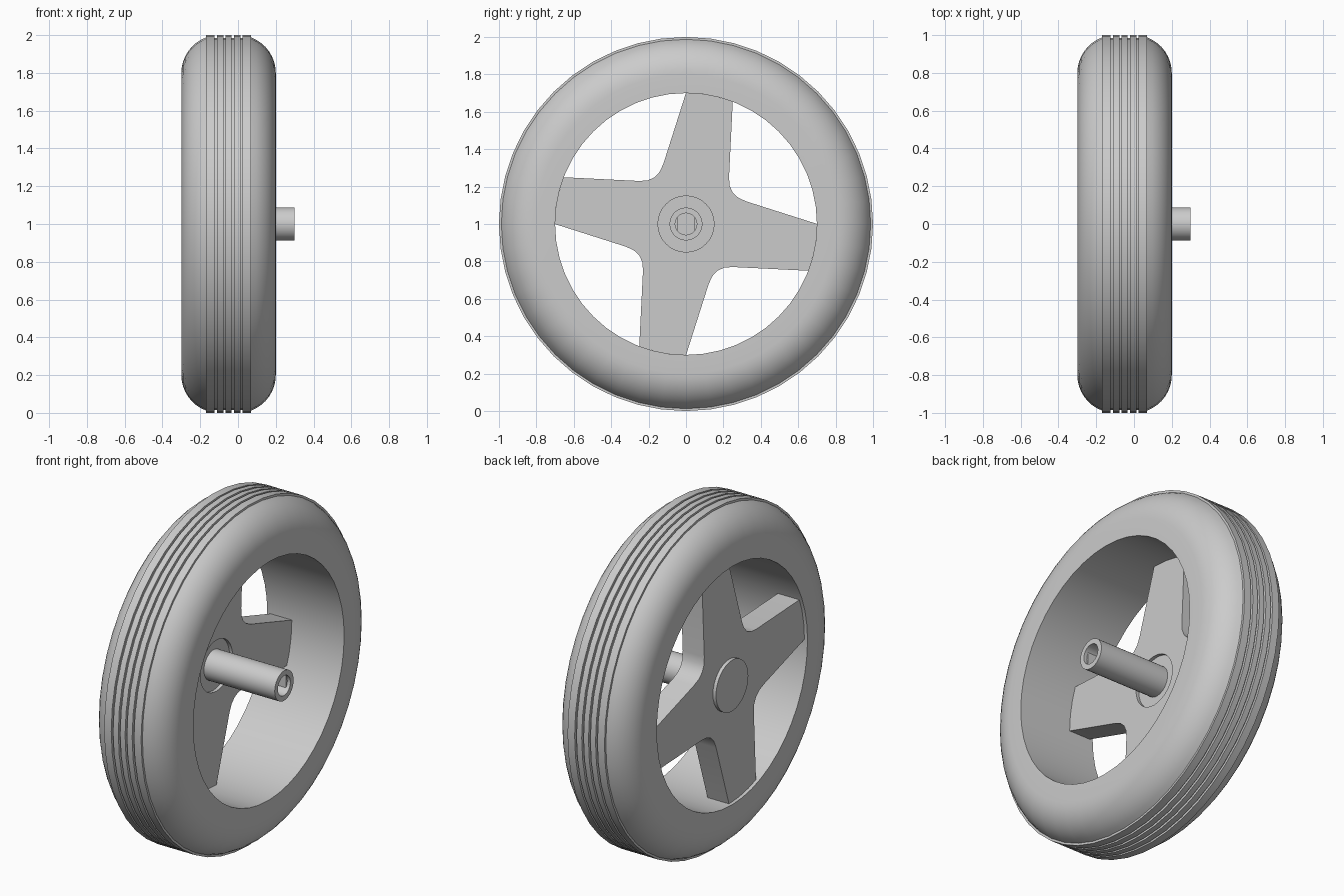
import bpy, bmesh, math
from mathutils import Matrix, Vector

cube = bpy.data.objects.get("Cube")
if cube:
    bpy.data.objects.remove(cube, do_unlink=True)

grey = bpy.data.materials.new("plain grey")
grey.use_nodes = True
colour = (0.6, 0.6, 0.6, 1)
grey.diffuse_color = colour
grey.node_tree.nodes["Principled BSDF"].inputs["Base Color"].default_value = colour


def finish(name, bm, smooth=True):
    """Turn a bmesh into an object whose axis is raised to the wheel centre."""
    bmesh.ops.remove_doubles(bm, verts=bm.verts, dist=0.0001)
    bmesh.ops.recalc_face_normals(bm, faces=bm.faces)
    mesh = bpy.data.meshes.new(name)
    bm.to_mesh(mesh)
    bm.free()
    mesh.materials.append(grey)
    obj = bpy.data.objects.new(name, mesh)
    bpy.context.collection.objects.link(obj)
    obj.location.z = 1
    if smooth:
        bpy.ops.object.select_all(action='DESELECT')
        obj.select_set(True)
        bpy.context.view_layer.objects.active = obj
        bpy.ops.object.shade_smooth_by_angle(angle=math.radians(30))
    return obj


def lathe(name, profile, steps, closed=False):
    """Spin (x, radius) points about the x axis."""
    bm = bmesh.new()
    verts = [bm.verts.new((x, 0, r)) for x, r in profile]
    edges = [bm.edges.new(pair) for pair in zip(verts, verts[1:])]
    if closed:
        edges.append(bm.edges.new((verts[-1], verts[0])))
    bmesh.ops.spin(bm, geom=verts + edges, cent=(0, 0, 0), axis=(1, 0, 0),
                   angle=math.tau, steps=steps)
    return finish(name, bm)


def prism(name, loops, x0, x1):
    """Fill flat (y, z) loops, later loops being holes, and extrude along x."""
    bm = bmesh.new()
    edges = []
    for loop in loops:
        verts = [bm.verts.new((x0, y, z)) for y, z in loop]
        edges += [bm.edges.new((v, verts[i - 1])) for i, v in enumerate(verts)]
    bmesh.ops.triangle_fill(bm, edges=edges, use_beauty=True, normal=(1, 0, 0))
    made = bmesh.ops.extrude_face_region(bm, geom=bm.faces[:])
    moved = [g for g in made["geom"] if isinstance(g, bmesh.types.BMVert)]
    bmesh.ops.translate(bm, verts=moved, vec=(x1 - x0, 0, 0))
    return finish(name, bm)


def circle(radius, count):
    return [(radius * math.cos(math.tau * i / count),
             radius * math.sin(math.tau * i / count)) for i in range(count)]


# Tyre: flat sidewall, round shoulder, raised tread with four grooves
half = [(0.25, 0.70)]
for i in range(9):
    a = math.radians(69.5) * i / 8
    half.append((0.05 + 0.2 * math.cos(a), 0.8 + 0.2 * math.sin(a)))
half.append((0.12, 1.0))
for groove in (0.068, 0.022):
    for side, r in ((1, 1.0), (1, 0.985), (-1, 0.985), (-1, 1.0)):
        half.append((groove + side * 0.006, r))
section = half + [(-x, r) for x, r in reversed(half)]
lathe("tyre", [(x - 0.05, r) for x, r in section], 48, closed=True)

# Four-armed spoke plate with a round hub opening
arm = [(0, 0.702), (0.13, 0.69), (0.25, 0.656), (0.23, 0.25), (0.233, 0.205),
       (0.25, 0.168), (0.28, 0.14), (0.325, 0.12)]
outline = []
for k in range(4):
    turn = Matrix.Rotation(-k * math.pi / 2, 2)
    outline += [tuple(turn @ Vector(p)) for p in arm]
prism("spoke_plate", [outline, circle(0.15, 32)], -0.28, -0.14)

# Hub disc, standing proud outside and recessed inside
lathe("hub_disc", [(-0.30, 0), (-0.30, 0.15), (-0.16, 0.15), (-0.16, 0)], 32)

# Hollow axle tube with a blind bore
lathe("axle", [(-0.18, 0), (-0.18, 0.088), (0.30, 0.088), (0.30, 0.058),
               (0.15, 0.058), (0.15, 0)], 32)

# Two flats inside the bore
span = math.radians(38)
for side, label in ((1, "back"), (-1, "front")):
    chord = [(side * 0.058 * math.cos(a), 0.058 * math.sin(a))
             for a in (span * (i / 4 - 1) for i in range(9))]
    prism("bore_flat_" + label, [chord], 0.15, 0.28)
